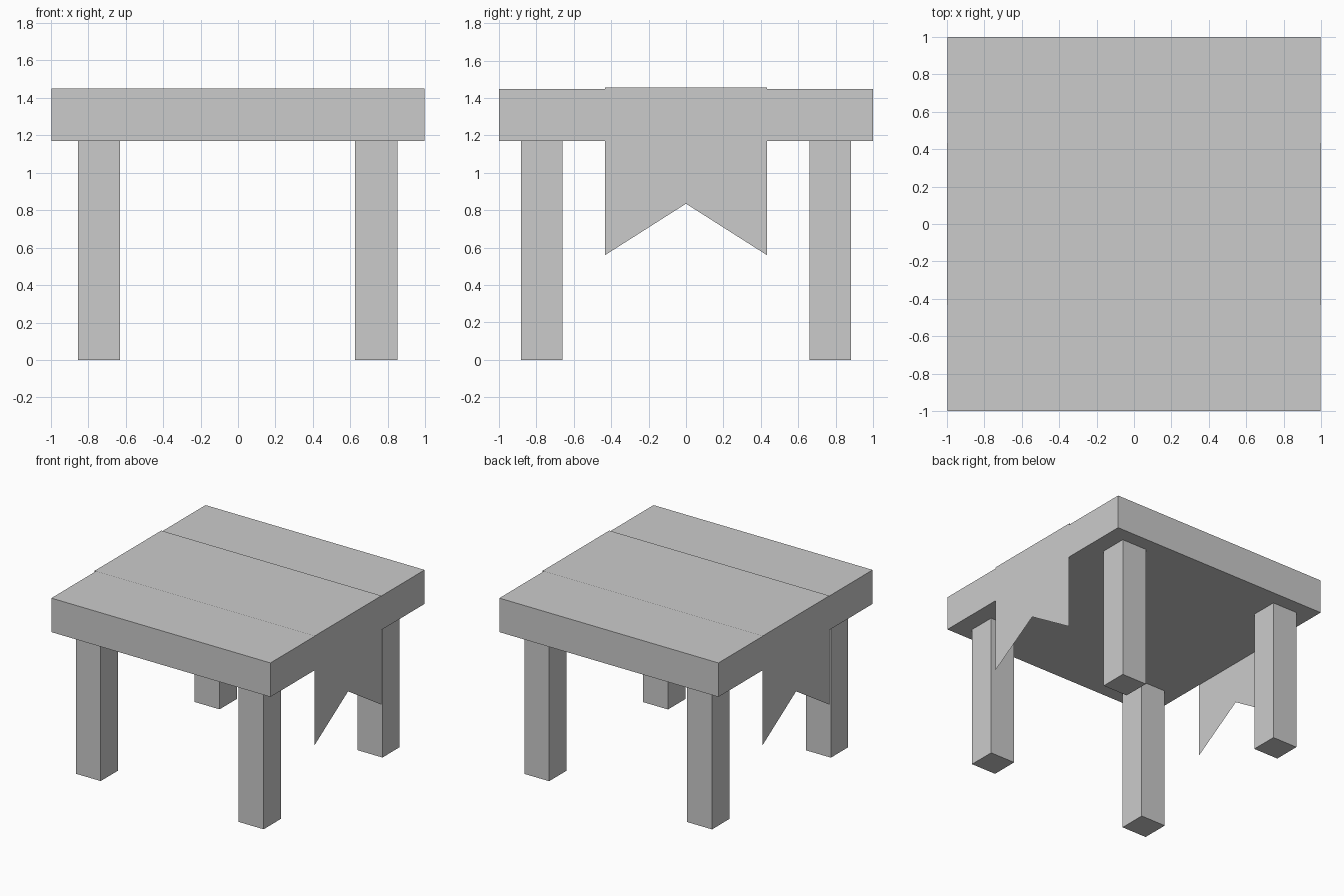
import bpy, bmesh

if "Cube" in bpy.data.objects:
    bpy.data.objects.remove(bpy.data.objects["Cube"])


def box(name, lo, hi):
    """Axis-aligned box between two corners."""
    bm = bmesh.new()
    bmesh.ops.create_cube(bm, size=1)
    for v in bm.verts:
        v.co = [a if c < 0 else b for c, a, b in zip(v.co, lo, hi)]
    return add(name, bm)


def add(name, bm):
    mesh = bpy.data.meshes.new(name)
    bm.to_mesh(mesh)
    bm.free()
    obj = bpy.data.objects.new(name, mesh)
    bpy.context.collection.objects.link(obj)
    return obj


# Table top
box("table_top", (-0.995, -1, 1.17), (0.995, 1, 1.449))

# Four square legs
for x, side in ((-0.742, "left"), (0.738, "right")):
    for y, end in ((-0.771, "front"), (0.771, "back")):
        box(f"{end}_{side}_leg", (x - 0.113, y - 0.112, 0), (x + 0.113, y + 0.112, 1.17))

# Thin cloth runner draped over the top, with notched hanging ends
bm = bmesh.new()
columns = []
for y, hem in ((-0.433, 0.56), (0, 0.835), (0.433, 0.56)):
    path = ((-1, hem), (-1, 1.455), (1, 1.455), (1, hem))
    columns.append([bm.verts.new((x, y, z)) for x, z in path])
for a, b in zip(columns, columns[1:]):
    for i in range(3):
        bm.faces.new((a[i], a[i + 1], b[i + 1], b[i]))
bmesh.ops.recalc_face_normals(bm, faces=bm.faces)
if next(f for f in bm.faces if abs(f.normal.z) > 0.9).normal.z < 0:
    bmesh.ops.reverse_faces(bm, faces=bm.faces)
add("cloth_runner", bm)
